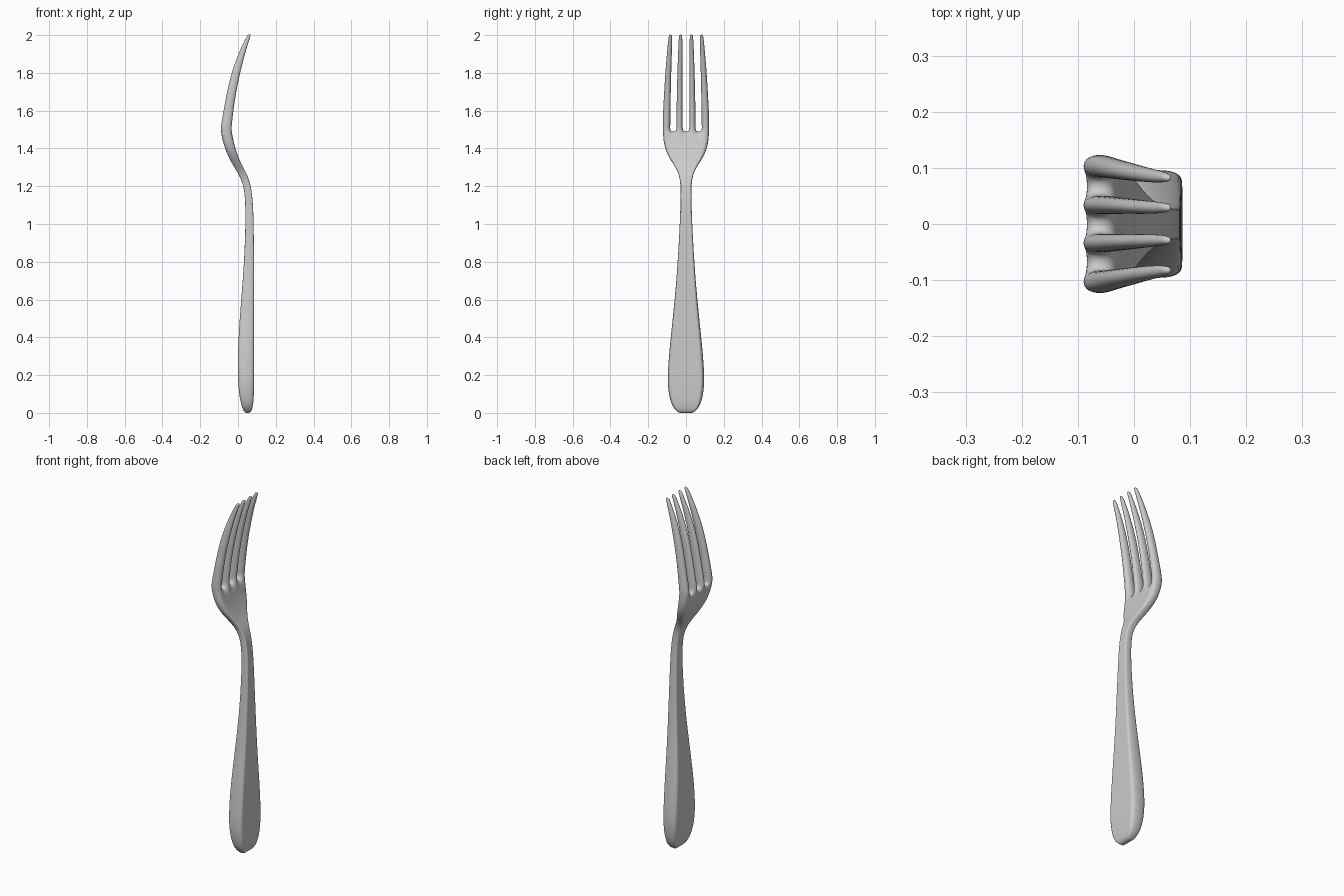
import bpy, bmesh

# Handle, neck and head stations: z, back x, front x, half width
BODY = [
    (-0.002, 0.036, 0.066, 0.035), (0.022, 0.024, 0.077, 0.066),
    (0.07, 0.010, 0.083, 0.087), (0.15, 0.001, 0.086, 0.099),
    (0.25, -0.002, 0.086, 0.096), (0.40, 0.002, 0.086, 0.082),
    (0.60, 0.017, 0.085, 0.060), (0.80, 0.033, 0.085, 0.044),
    (1.00, 0.040, 0.083, 0.033), (1.12, 0.039, 0.079, 0.029),
    (1.20, 0.031, 0.069, 0.029), (1.26, 0.006, 0.050, 0.035),
    (1.31, -0.026, 0.021, 0.062), (1.36, -0.053, 0.000, 0.097),
    (1.42, -0.076, -0.021, 0.119), (1.49, -0.093, -0.033, 0.124),
]
# Tine stations: z, back x, front x, inner centre, inner half, outer centre, outer half
TINES = [
    (1.525, -0.090, -0.033, 0.034, 0.0165, 0.103, 0.0205),
    (1.60, -0.076, -0.025, 0.034, 0.0160, 0.102, 0.0190),
    (1.70, -0.058, -0.010, 0.033, 0.0150, 0.098, 0.0175),
    (1.80, -0.035, 0.011, 0.032, 0.0135, 0.094, 0.0155),
    (1.90, 0.001, 0.036, 0.030, 0.0120, 0.088, 0.0130),
    (1.97, 0.034, 0.058, 0.029, 0.0100, 0.084, 0.0105),
    (1.995, 0.047, 0.066, 0.029, 0.0080, 0.083, 0.0080),
    (2.004, 0.054, 0.067, 0.029, 0.0045, 0.082, 0.0045),
]
COLUMNS = [-1, -0.68, -0.41, -0.137, 0.137, 0.41, 0.68, 1]
ROUND = 1 / 0.917   # widens four-sided sections so they smooth to size

bm = bmesh.new()


def station(z, xb, xf, ys):
    """Two layers of points (back, front) across the width."""
    return [(bm.verts.new((xb, y, z)), bm.verts.new((xf, y, z))) for y in ys]


def ring(row):
    return [p[0] for p in row] + [p[1] for p in reversed(row)]


def bridge(a, b):
    ra, rb = ring(a), ring(b)
    for i in range(len(ra)):
        j = (i + 1) % len(ra)
        bm.faces.new((ra[i], ra[j], rb[j], rb[i]))


def cap(row):
    for p, q in zip(row, row[1:]):
        bm.faces.new((p[0], q[0], q[1], p[1]))


# Handle and head
rows = [station(z, xb, xf, [c * w for c in COLUMNS]) for z, xb, xf, w in BODY]
cap(rows[0])
for a, b in zip(rows, rows[1:]):
    bridge(a, b)
head = rows[-1]

# Four tines, with the slot floors between them
for i in range(4):
    prev = head[2 * i:2 * i + 2]
    side = -1 if i < 2 else 1
    for z, xb, xf, ic, ih, oc, oh in TINES:
        c, h = (ic, ih) if i in (1, 2) else (oc, oh)
        mid, half = (xb + xf) / 2, (xf - xb) / 2 * ROUND
        h *= ROUND
        row = station(z, mid - half, mid + half, [side * c - h, side * c + h])
        bridge(prev, row)
        prev = row
    cap(prev)
    if i < 3:
        cap(head[2 * i + 1:2 * i + 3])

bmesh.ops.recalc_face_normals(bm, faces=bm.faces)
for f in bm.faces:
    f.smooth = True
mesh = bpy.data.meshes.new("fork")
bm.to_mesh(mesh)
bm.free()
fork = bpy.data.objects.new("fork", mesh)
bpy.context.collection.objects.link(fork)
sub = fork.modifiers.new("smooth", 'SUBSURF')
sub.levels = sub.render_levels = 3
